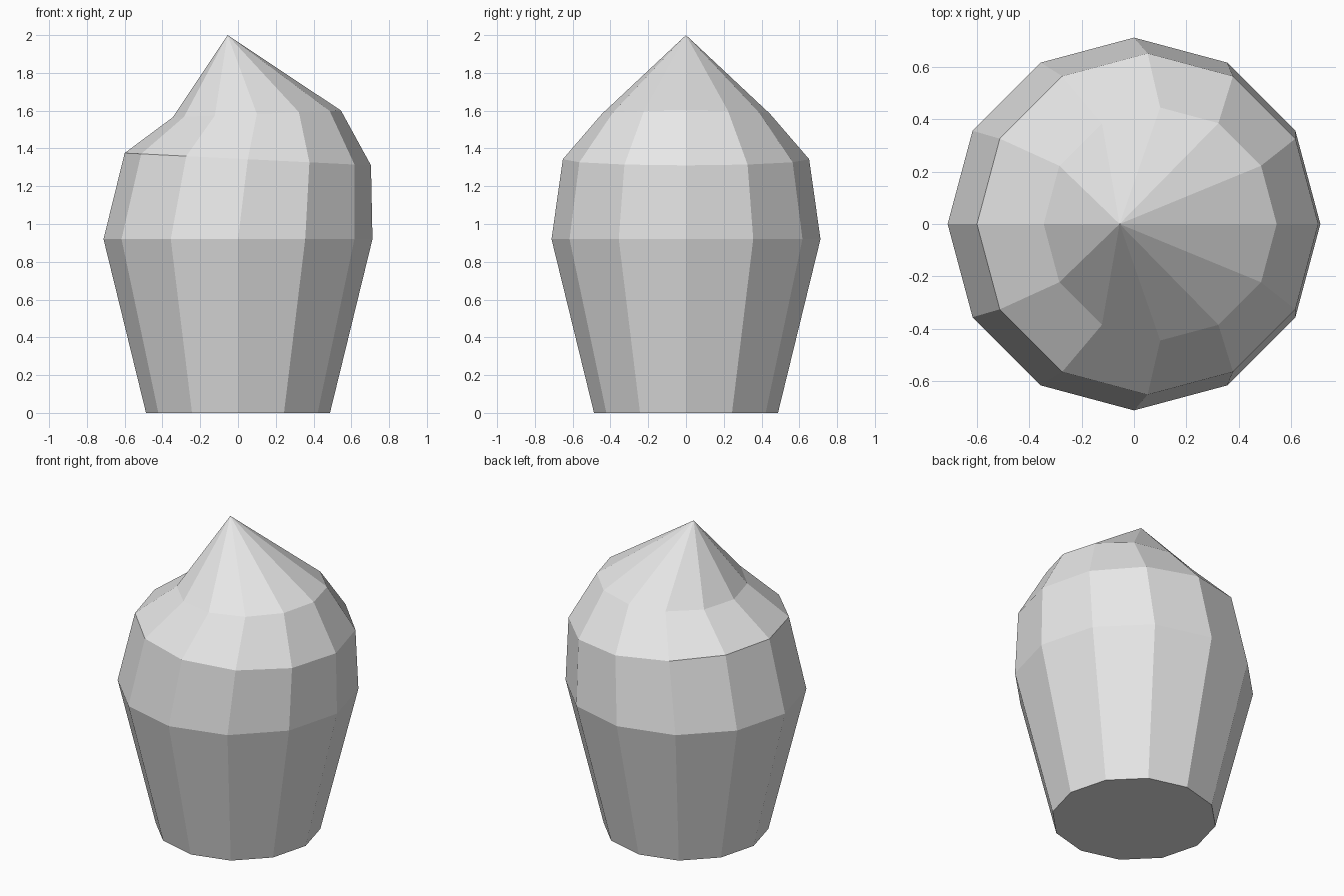
import bpy
import bmesh
from math import cos, sin, tau

cube = bpy.data.objects.get("Cube")
if cube:
    bpy.data.objects.remove(cube, do_unlink=True)

SIDES = 12

grey = bpy.data.materials.new("light grey")
grey.use_nodes = True
colour = (0.8, 0.8, 0.8, 1)
grey.diffuse_color = colour
grey.node_tree.nodes["Principled BSDF"].inputs["Base Color"].default_value = colour


def add_ring(bm, radius, shift, height, tilt):
    """Ring of vertices, shifted along x and sloped along x by tilt."""
    ring = []
    for i in range(SIDES):
        a = tau * i / SIDES
        dx = radius * cos(a)
        ring.append(bm.verts.new((shift + dx, radius * sin(a), height + tilt * dx)))
    return ring


# Tapered body with a leaning shoulder: radius, x shift, height, tilt
profile = [
    (0.487, 0, 0, 0),
    (0.712, 0, 0.92, 0),
    (0.652, 0.052, 1.343, -0.05),
    (0.445, 0.1, 1.583, 0.04),
]
bm = bmesh.new()
rings = [add_ring(bm, *p) for p in profile]
bm.faces.new(rings[0][::-1])
for low, high in zip(rings, rings[1:]):
    for i in range(SIDES):
        j = (i + 1) % SIDES
        bm.faces.new((low[i], low[j], high[j], high[i]))

# Pointed tip, off centre
tip = bm.verts.new((-0.055, 0, 2))
for i in range(SIDES):
    bm.faces.new((rings[-1][i], rings[-1][(i + 1) % SIDES], tip))

bmesh.ops.recalc_face_normals(bm, faces=bm.faces)
mesh = bpy.data.meshes.new("pointed_bud")
bm.to_mesh(mesh)
bm.free()
mesh.materials.append(grey)
bud = bpy.data.objects.new("pointed_bud", mesh)
bpy.context.collection.objects.link(bud)
